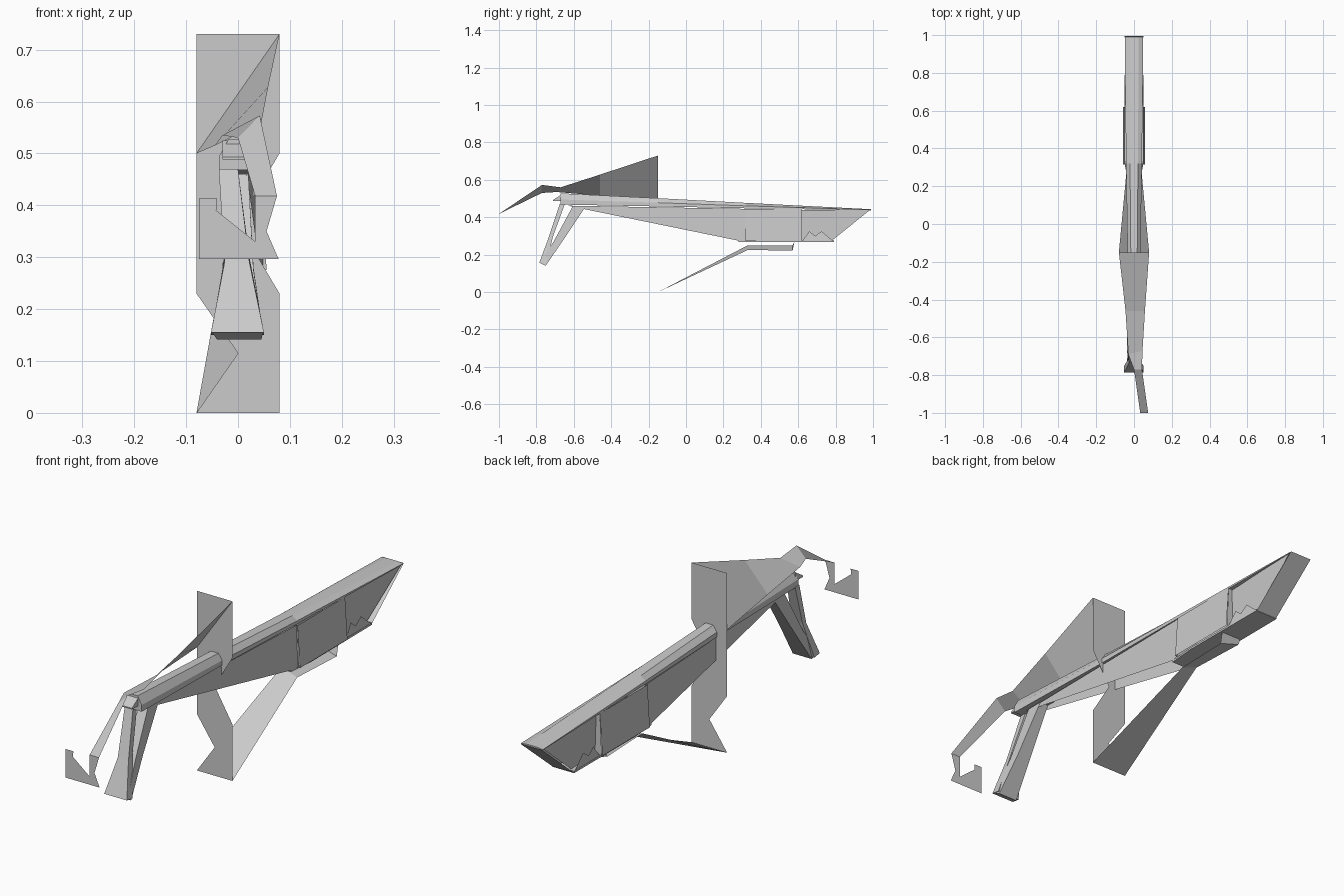
import bpy


def mesh(name, verts, faces):
    me = bpy.data.meshes.new(name)
    me.from_pydata(verts, [], faces)
    me.update()
    ob = bpy.data.objects.new(name, me)
    bpy.context.collection.objects.link(ob)
    return ob


def sheet(name, *polys):
    """Thin surface made of separate flat polygons."""
    verts, faces = [], []
    for p in polys:
        faces.append(list(range(len(verts), len(verts) + len(p))))
        verts += p
    return mesh(name, verts, faces)


def ribbon(name, pairs):
    """Twisting strip through pairs of edge points."""
    verts = [p for pair in pairs for p in pair]
    faces = [(2 * i, 2 * i + 1, 2 * i + 3, 2 * i + 2) for i in range(len(pairs) - 1)]
    return mesh(name, verts, faces)


def loft(name, rings):
    """Closed solid through equal-sized rings."""
    n = len(rings[0])
    verts = [p for r in rings for p in r]
    faces = [(k * n + i, k * n + (i + 1) % n, (k + 1) * n + (i + 1) % n, (k + 1) * n + i)
             for k in range(len(rings) - 1) for i in range(n)]
    faces += [tuple(range(n))[::-1], tuple(range(len(verts) - n, len(verts)))]
    return mesh(name, verts, faces)


# Long tapering top bar with a bevelled section
def bar_ring(y, low, high, w):
    mid = low + (high - low) * 0.45
    return [(-w, y, low), (w, y, low), (w, y, mid), (w * 0.5, y, high),
            (-w * 0.5, y, high), (-w, y, mid)]


loft("top_bar", [bar_ring(-0.67, 0.468, 0.528, 0.036), bar_ring(-0.15, 0.458, 0.502, 0.034),
                 bar_ring(0.32, 0.448, 0.477, 0.042), bar_ring(0.99, 0.437, 0.443, 0.049)])
loft("front_end_block", [[(-0.03, y, 0.488), (0.02, y, 0.488), (0.02, y, t), (-0.03, y, t)]
                         for y, t in ((-0.71, 0.493), (-0.66, 0.525))])

# Tapering side walls that run from the front tip to the rear box
for s, side in ((1, "right"), (-1, "left")):
    sheet(side + "_taper_wall",
          [(s * 0.015, -0.63, 0.462), (s * 0.042, 0.32, 0.445), (s * 0.05, 0.32, 0.275),
           (s * 0.042, 0.28, 0.275), (s * 0.018, -0.60, 0.455)])
    # Rear box side, recessed panel and open corner pieces
    sheet(side + "_box_side",
          [(s * 0.047, 0.315, 0.445), (s * 0.047, 0.62, 0.445),
           (s * 0.058, 0.62, 0.275), (s * 0.058, 0.315, 0.275)],
          [(s * 0.03, 0.62, 0.44), (s * 0.047, 0.985, 0.44),
           (s * 0.03, 0.78, 0.275), (s * 0.025, 0.62, 0.275)],
          [(s * 0.05, 0.62, 0.27), (s * 0.045, 0.66, 0.325), (s * 0.045, 0.69, 0.30),
           (s * 0.045, 0.725, 0.325), (s * 0.05, 0.79, 0.27)])
sheet("box_bulkheads", *[[(-0.047, y, 0.445), (0.047, y, 0.445), (0.055, y, 0.275), (-0.055, y, 0.275)]
                         for y in (0.315, 0.62)])

# Underside plate and sloping tail
loft("bottom_plate", [[(-w, y, 0.268), (w, y, 0.268), (w, y, 0.276), (-w, y, 0.276)]
                      for y, w in ((0.28, 0.042), (0.40, 0.052), (0.79, 0.05))])
ribbon("sloping_tail", [((-0.048, 0.79, 0.27), (0.048, 0.79, 0.27)),
                        ((-0.049, 0.995, 0.44), (0.049, 0.995, 0.44))])

# V-shaped front grip: two struts meeting at a foot
loft("grip_front_strut", [
    [(-0.052, -0.785, 0.155), (0.05, -0.785, 0.155), (0.05, -0.75, 0.15), (-0.052, -0.75, 0.15)],
    [(-0.026, -0.735, 0.29), (0.022, -0.735, 0.29), (0.022, -0.71, 0.30), (-0.026, -0.71, 0.30)],
    [(-0.037, -0.675, 0.47), (0.0, -0.675, 0.47), (0.0, -0.648, 0.47), (-0.037, -0.648, 0.47)]])
loft("grip_rear_strut", [
    [(-0.05, -0.78, 0.155), (0.048, -0.78, 0.155), (0.045, -0.75, 0.141), (-0.04, -0.75, 0.141)],
    [(-0.03, -0.705, 0.275), (0.03, -0.705, 0.275), (0.03, -0.655, 0.28), (-0.03, -0.655, 0.28)],
    [(-0.018, -0.605, 0.46), (0.02, -0.605, 0.46), (0.02, -0.535, 0.46), (-0.018, -0.535, 0.46)]])

# Upright notched strap panel
sheet("upright_strap_panel",
      [(-0.08, -0.15, 0.73), (0.08, -0.15, 0.73), (0.08, -0.15, 0.50), (0.0, -0.15, 0.365),
       (0.08, -0.15, 0.23), (0.08, -0.15, 0.0), (-0.08, -0.15, 0.0), (0.0, -0.15, 0.115),
       (-0.08, -0.15, 0.23)])

# Upper strap twisting forward to the hooked end
ribbon("upper_strap", [
    ((-0.08, -0.15, 0.50), (0.08, -0.15, 0.73)),
    ((-0.045, -0.46, 0.515), (0.058, -0.46, 0.628)),
    ((-0.03, -0.69, 0.535), (0.045, -0.67, 0.56)),
    ((0.0, -0.77, 0.53), (0.042, -0.77, 0.573)),
    ((0.033, -1.0, 0.418), (0.075, -1.0, 0.418))])
sheet("strap_hook_end",
      [(0.033, -1, 0.418), (0.075, -1, 0.418), (0.055, -1, 0.35), (0.078, -1, 0.297),
       (-0.075, -1, 0.297), (-0.075, -1, 0.413), (-0.04, -1, 0.413), (-0.042, -1, 0.39),
       (0.033, -1, 0.33)])

# Lower strap running back under the box
ribbon("lower_strap", [
    ((-0.08, -0.15, 0.0), (0.08, -0.15, 0.0)),
    ((-0.035, 0.33, 0.25), (0.035, 0.33, 0.225)),
    ((-0.045, 0.57, 0.25), (0.045, 0.57, 0.222)),
    ((-0.045, 0.58, 0.27), (0.045, 0.58, 0.27))])
